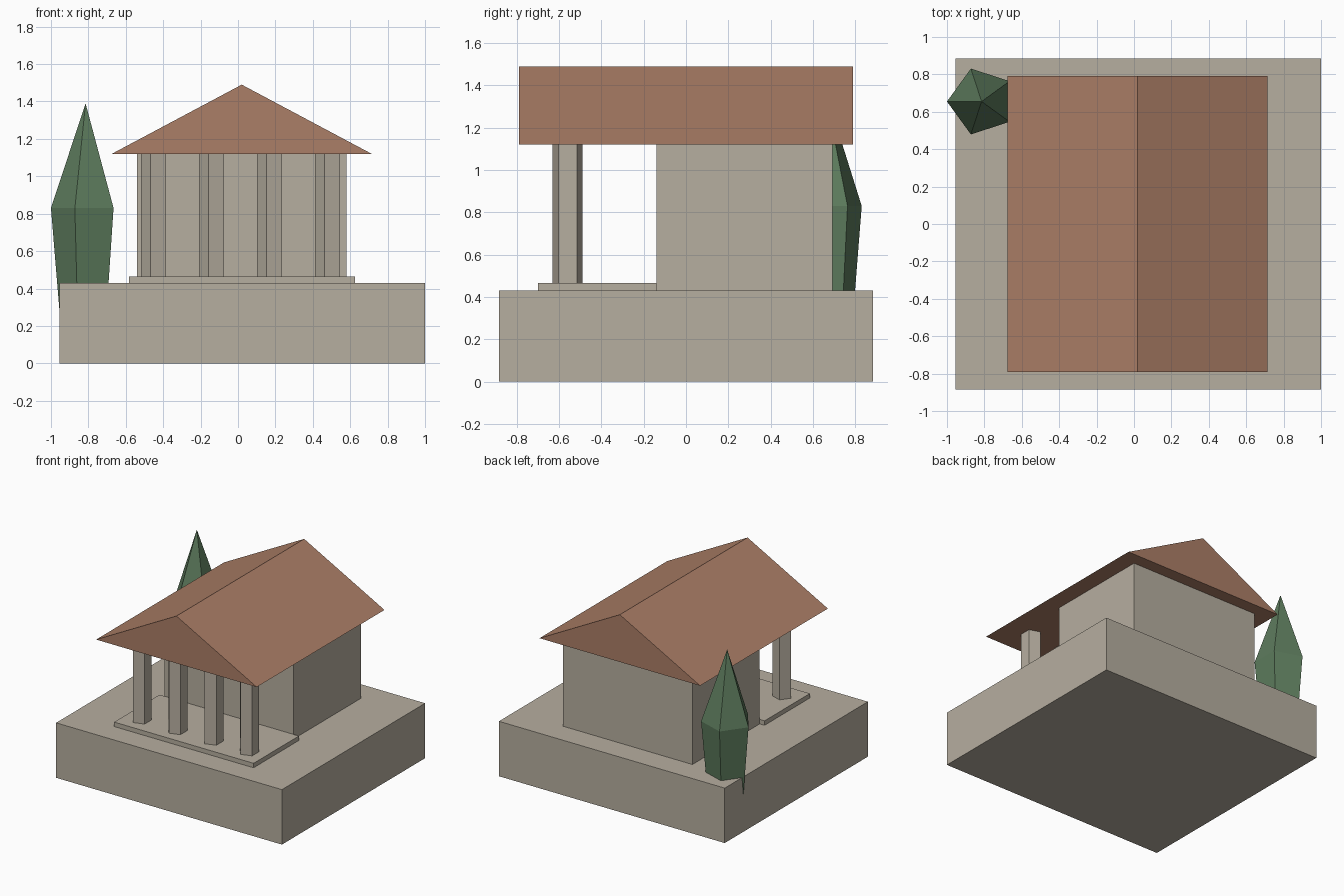
import bpy, bmesh, math

if "Cube" in bpy.data.objects:
    bpy.data.objects.remove(bpy.data.objects["Cube"])


def material(name, rgb):
    m = bpy.data.materials.new(name)
    m.diffuse_color = (*rgb, 1.0)
    m.use_nodes = True
    m.node_tree.nodes["Principled BSDF"].inputs["Base Color"].default_value = m.diffuse_color
    return m


STONE = material("pale_stone", (0.47, 0.425, 0.35))
TILE = material("terracotta", (0.41, 0.21, 0.135))
LEAF = material("dark_green", (0.11, 0.20, 0.11))


def finish(bm, name, mat):
    bmesh.ops.recalc_face_normals(bm, faces=bm.faces)
    mesh = bpy.data.meshes.new(name)
    bm.to_mesh(mesh)
    bm.free()
    mesh.materials.append(mat)
    obj = bpy.data.objects.new(name, mesh)
    bpy.context.collection.objects.link(obj)
    return obj


def extrude(name, outline, offset, mat):
    """Solid made by sweeping a flat outline along an offset."""
    bm = bmesh.new()
    face = bm.faces.new([bm.verts.new(p) for p in outline])
    swept = bmesh.ops.extrude_face_region(bm, geom=[face])["geom"]
    bmesh.ops.translate(bm, vec=offset,
                        verts=[v for v in swept if isinstance(v, bmesh.types.BMVert)])
    return finish(bm, name, mat)


def box(name, x0, x1, y0, y1, z0, z1, mat):
    outline = [(x0, y0, z0), (x1, y0, z0), (x1, y1, z0), (x0, y1, z0)]
    return extrude(name, outline, (0, 0, z1 - z0), mat)


def pentagon(cx, cy, r, z):
    # one corner points towards -x
    return [(cx + r * math.cos(math.pi + i * math.tau / 5),
             cy + r * math.sin(math.pi + i * math.tau / 5), z) for i in range(5)]


# Plinth, porch floor and main hall
box("plinth", -0.955, 1.0, -0.885, 0.885, 0.0, 0.43, STONE)
box("porch_floor", -0.582, 0.625, -0.70, -0.14, 0.43, 0.465, STONE)
box("hall", -0.54, 0.58, -0.14, 0.692, 0.43, 1.12, STONE)

# Five-sided porch columns
for i in range(4):
    cx = -0.445 + i * 0.31
    extrude(f"column_{i + 1}", pentagon(cx, -0.56, 0.074, 0.465), (0, 0, 0.655), STONE)

# Gabled roof
extrude("roof", [(-0.675, -0.79, 1.12), (0.715, -0.79, 1.12), (0.02, -0.79, 1.49)],
        (0, 1.58, 0), TILE)

# Cypress tree: tapered five-sided body closing to a point
bm = bmesh.new()
low, wide = ([bm.verts.new(p) for p in pentagon(-0.815, 0.655, r, z)]
             for r, z in ((0.137, 0.25), (0.185, 0.83)))
tip = bm.verts.new((-0.815, 0.655, 1.39))
bm.faces.new(low)
for i in range(5):
    j = (i + 1) % 5
    bm.faces.new((low[i], low[j], wide[j], wide[i]))
    bm.faces.new((wide[i], wide[j], tip))
finish(bm, "cypress_tree", LEAF)
